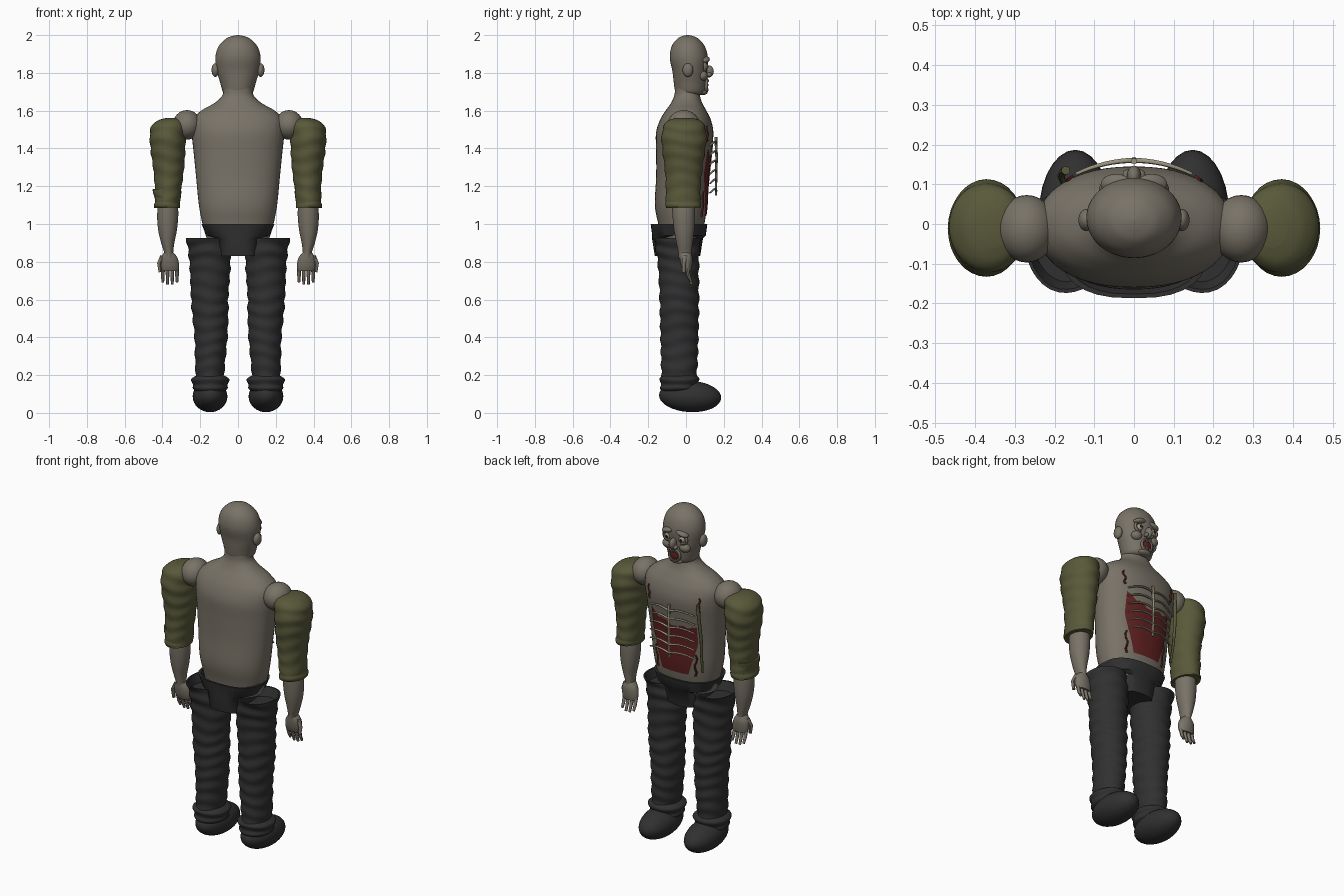
import bpy, bmesh, math, random
from mathutils import Vector

random.seed(4)
if "Cube" in bpy.data.objects:
    bpy.data.objects.remove(bpy.data.objects["Cube"], do_unlink=True)


def material(name, r, g, b):
    m = bpy.data.materials.new(name)
    m.use_nodes = True
    m.diffuse_color = (r, g, b, 1)
    node = m.node_tree.nodes["Principled BSDF"]
    node.inputs["Base Color"].default_value = (r, g, b, 1)
    node.inputs["Roughness"].default_value = 0.9
    return m


skin = material("grey_skin", .19, .17, .135)
olive = material("olive_cloth", .10, .10, .043)
dark = material("charcoal_cloth", .03, .03, .031)
red = material("dark_red_flesh", .12, .015, .015)
bone = material("bone", .33, .30, .21)
black = material("pupil_black", .008, .008, .008)


def finish(ob, mat, angle=45):
    ob.data.materials.clear()
    ob.data.materials.append(mat)
    bpy.ops.object.select_all(action='DESELECT')
    ob.select_set(True)
    bpy.context.view_layer.objects.active = ob
    if ob.type == 'CURVE':
        bpy.ops.object.convert(target='MESH')
        ob = bpy.context.object
    bpy.ops.object.shade_smooth_by_angle(angle=math.radians(angle))
    return ob


def from_bmesh(name, bm, mat):
    bmesh.ops.recalc_face_normals(bm, faces=bm.faces)
    me = bpy.data.meshes.new(name)
    bm.to_mesh(me)
    bm.free()
    ob = bpy.data.objects.new(name, me)
    bpy.context.collection.objects.link(ob)
    return finish(ob, mat)


def smooth_keys(keys, steps):
    """Catmull-Rom samples through the cross-section keys."""
    out = []
    for i in range(len(keys) - 1):
        quad = [keys[max(i - 1, 0)], keys[i], keys[i + 1], keys[min(i + 2, len(keys) - 1)]]
        for k in range(steps):
            t = k / steps
            out.append([.5 * (2 * b + (c - a) * t + (2 * a - 5 * b + 4 * c - d) * t * t
                              + (3 * b - a - 3 * c + d) * t ** 3) for a, b, c, d in zip(*quad)])
    return out + [list(keys[-1])]


def loft(name, keys, mat, side=1, steps=4, seg=32, power=2, fold=0, pitch=.08, hollow=0):
    """Horizontal rings (x, y, z, rx, ry); fold adds cloth creases, hollow opens the first end."""
    rings = smooth_keys(keys, steps)
    if hollow:
        x, y, z, rx, ry = rings[0]
        rings = [[x, y, z - hollow, rx * .8, ry * .8], [x, y, z, rx * .93, ry * .93]] + rings
    bm = bmesh.new()
    loops = []
    for x, y, z, rx, ry in rings:
        loop = []
        for i in range(seg):
            a = 2 * math.pi * i / seg
            c, s = math.cos(a), math.sin(a)
            f = 1 + fold * math.sin(2 * math.pi * z / pitch + 1.2 * math.sin(a * 2 + z * 9))
            px = math.copysign(abs(c) ** (2 / power), c) * rx * f
            py = math.copysign(abs(s) ** (2 / power), s) * ry * f
            loop.append(bm.verts.new((side * (x + px), y + py, z)))
        loops.append(loop)
    for a, b in zip(loops, loops[1:]):
        for i in range(seg):
            j = (i + 1) % seg
            bm.faces.new((a[i], a[j], b[j], b[i]))
    bm.faces.new(loops[0])
    bm.faces.new(loops[-1])
    return from_bmesh(name, bm, mat)


def ball(name, loc, size, mat, rot=(0, 0, 0)):
    bpy.ops.mesh.primitive_uv_sphere_add(segments=28, ring_count=16, location=loc, rotation=rot)
    ob = bpy.context.object
    ob.name, ob.scale = name, size
    return finish(ob, mat)


def tube(name, points, radius, mat, taper=1):
    cu = bpy.data.curves.new(name, 'CURVE')
    cu.dimensions, cu.bevel_depth, cu.bevel_resolution = '3D', radius, 2
    cu.use_fill_caps = True
    sp = cu.splines.new('POLY')
    sp.points.add(len(points) - 1)
    for i, p in enumerate(points):
        sp.points[i].co = (*p, 1)
        sp.points[i].radius = 1 + (taper - 1) * i / (len(points) - 1)
    ob = bpy.data.objects.new(name, cu)
    bpy.context.collection.objects.link(ob)
    return finish(ob, mat)


def ring(name, loc, size, major, minor, mat, tilt=90):
    bpy.ops.mesh.primitive_torus_add(location=loc, rotation=(math.radians(tilt), 0, 0), major_radius=major,
                                     minor_radius=minor, major_segments=24, minor_segments=8)
    ob = bpy.context.object
    ob.name, ob.scale = name, size
    return finish(ob, mat)


def chest_y(x, z):
    hit, p, n, i = torso.ray_cast(Vector((x, 1, z)), Vector((0, -1, 0)))
    return p.y if hit else .08


# Torso with neck base
torso = loft("torso", [(0, -.03, .92, .165, .105), (0, -.025, 1.0, .188, .122), (0, -.027, 1.1, .207, .138),
                       (0, -.02, 1.25, .222, .138), (0, -.012, 1.38, .235, .146), (0, -.007, 1.48, .245, .152),
                       (0, -.003, 1.55, .24, .135), (0, 0, 1.6, .195, .108), (0, .003, 1.64, .125, .083),
                       (0, .006, 1.68, .083, .068), (0, .006, 1.72, .077, .064)],
             skin, steps=5, seg=48, power=2.2)

# Head and ears
loft("head", [(0, .025, 1.685, .06, .06), (0, .022, 1.70, .08, .078), (0, .022, 1.75, .095, .087),
              (0, .02, 1.81, .112, .092), (0, .015, 1.88, .12, .101), (0, .012, 1.94, .103, .088),
              (0, .01, 1.98, .065, .057), (0, .01, 1.995, .03, .028), (0, .01, 2.0, .004, .004)],
     skin, steps=5, seg=40)
for s, tag in ((1, "left"), (-1, "right")):
    ball(tag + "_ear", (s * .12, .01, 1.815), (.02, .028, .036), skin)
    # Eyes in swollen sockets under heavy brows
    ball(tag + "_eye", (s * .045, .095, 1.835), (.022, .022, .022), bone)
    ball(tag + "_pupil", (s * .046, .113, 1.835), (.009, .006, .009), black)
    ring(tag + "_eye_socket", (s * .046, .1, 1.835), (1.1, 1, 1), .025, .008, skin)
    ball(tag + "_brow", (s * .045, .1, 1.872), (.04, .026, .016), skin, (0, s * .25, 0))
    ball(tag + "_cheek", (s * .055, .088, 1.785), (.033, .027, .027), skin)
    ball(tag + "_nostril", (s * .016, .122, 1.79), (.013, .015, .012), skin)
ball("nose", (0, .12, 1.808), (.018, .027, .032), skin)

# Gaping mouth with teeth and chin
ball("mouth", (0, .104, 1.735), (.031, .014, .033), red)
ring("lips", (0, .107, 1.735), (1, 1, 1.1), .034, .008, skin)
ball("chin", (0, .085, 1.698), (.042, .03, .016), skin)
for i in range(5):
    x = (i - 2) * .011
    tube("upper_tooth", [(x, .118, 1.764), (x, .119, 1.752)], .004, bone, .6)
    tube("lower_tooth", [(x, .116, 1.705), (x, .117, 1.717)], .004, bone, .6)

# Open wound lying on the belly, ragged along the top
bm = bmesh.new()
cols, rows = 24, 14
grid = []
for i in range(cols + 1):
    u = 2 * i / cols - 1
    top = 1.335 + .035 * u * u + .02 * u + random.uniform(-.01, .01)
    column = []
    for j in range(rows + 1):
        v = j / rows
        z = 1.045 + (top - 1.045) * v
        x = u * (.085 + .06 * min(1, v * 1.6))
        column.append(bm.verts.new((x, chest_y(x, z) + .004, z)))
    grid.append(column)
for a, b in zip(grid, grid[1:]):
    for j in range(rows):
        bm.faces.new((a[j], b[j], b[j + 1], a[j + 1]))
from_bmesh("belly_wound", bm, red)

# Rib cage in front of the wound
tube("breastbone", [(0, .158, 1.46), (0, .162, 1.35), (0, .158, 1.15)], .008, bone, .7)
for k in range(6):
    z = 1.425 - k * .05
    for s, tag in ((1, "left"), (-1, "right")):
        path = []
        for i in range(9):
            x = .145 * i / 8
            zz = z + .015 * math.sin(i / 8 * math.pi) - .01 * i / 8
            path.append((s * x, max(.16 - 1.6 * x * x, chest_y(x, zz) - .003), zz))
        tube(tag + "_rib", path, .0065, bone, .7)

# Cuts and blood drips on the chest
for s, tag in ((1, "left"), (-1, "right")):
    for label, x, low, high in (("chest_cut", .155, 1.44, 1.52), ("belly_drip", .12, 1.04, 1.17)):
        path = []
        for i in range(7):
            z = low + (high - low) * i / 6
            px = s * (x + .006 * math.sin(i * 1.7) + .012 * i / 6)
            path.append((px, chest_y(px, z) + .001, z))
        tube(tag + "_" + label, path, .006, red, .7)
# Torn shirt strip hanging down one side
tube("shirt_strip", [(-.172, .135, 1.49), (-.178, .132, 1.4), (-.184, .12, 1.28),
                     (-.18, .11, 1.17), (-.175, .095, 1.08)], .011, olive, .6)

# Waistband, hanging as a flap between the legs
loft("waistband", [(0, -.037, 1.0, .193, .15), (0, -.037, .94, .168, .142), (0, -.045, .925, .125, .135),
                   (0, -.045, .83, .112, .12)], dark, steps=1, power=2.6, hollow=.06)

for s, tag in ((1, "left"), (-1, "right")):
    # Shoulder, creased sleeve and forearm
    ball(tag + "_shoulder", (s * .27, -.012, 1.525), (.075, .085, .078), skin)
    loft(tag + "_sleeve", [(.35, -.01, 1.56, .035, .05), (.357, -.01, 1.545, .075, .088),
                           (.367, -.01, 1.51, .094, .112), (.372, -.01, 1.45, .095, .12),
                           (.37, -.012, 1.37, .09, .11), (.367, -.013, 1.28, .08, .098),
                           (.37, -.015, 1.18, .07, .092), (.375, -.015, 1.085, .068, .092)],
         olive, s, steps=7, fold=.025, pitch=.075)
    loft(tag + "_sleeve_cuff", [(.374, -.015, 1.13, .06, .085), (.376, -.015, 1.10, .071, .097),
                                (.376, -.015, 1.085, .064, .09)], olive, s, fold=.03)
    loft(tag + "_forearm", [(.37, -.014, 1.12, .05, .06), (.372, -.012, 1.05, .056, .06),
                            (.373, -.01, .97, .05, .054), (.372, -.008, .9, .035, .043),
                            (.367, -.006, .85, .024, .035), (.365, -.005, .82, .024, .034)], skin, s)
    # Hand, fingers and thumb
    loft(tag + "_hand", [(.366, -.005, .85, .024, .03), (.365, 0, .82, .045, .034),
                         (.362, .003, .78, .05, .03), (.36, .006, .75, .044, .022)], skin, s)
    for i in range(4):
        x = s * (.323 + .025 * i)
        drop = .012 * abs(i - 1.5)
        tube(tag + "_finger", [(x, .005, .765), (x, .016, .72), (x, .03, .675 + drop)], .011, skin, .65)
    tube(tag + "_thumb", [(s * .4, -.005, .83), (s * .418, -.012, .79), (s * .412, -.012, .745)],
         .013, skin, .7)

    # Trouser leg with open flared top, cuff and shoe
    loft(tag + "_trouser_leg", [(.17, -.045, .925, .105, .125), (.155, -.044, .87, .11, .117),
                                (.148, -.04, .78, .108, .108), (.15, -.036, .62, .099, .104),
                                (.147, -.035, .53, .096, .103), (.143, -.035, .4, .087, .1),
                                (.147, -.035, .28, .08, .097), (.15, -.038, .16, .073, .092)],
         dark, s, steps=10, fold=.035, pitch=.075, hollow=.05)
    loft(tag + "_trouser_cuff", [(.147, -.035, .2, .07, .085), (.147, -.035, .18, .1, .105),
                                 (.147, -.035, .15, .09, .1), (.147, -.035, .13, .095, .102),
                                 (.147, -.03, .11, .07, .09)], dark, s, fold=.03)
    ball(tag + "_shoe", (s * .148, .022, .087), (.092, .165, .083), dark, (math.radians(-3), 0, 0))

# Torn cloth flap on one sleeve
loft("sleeve_tear", [(-.375, -.015, 1.185, .072, .085), (-.385, -.015, 1.18, .068, .09),
                     (-.375, -.015, 1.13, .06, .088)], olive, fold=.04)
